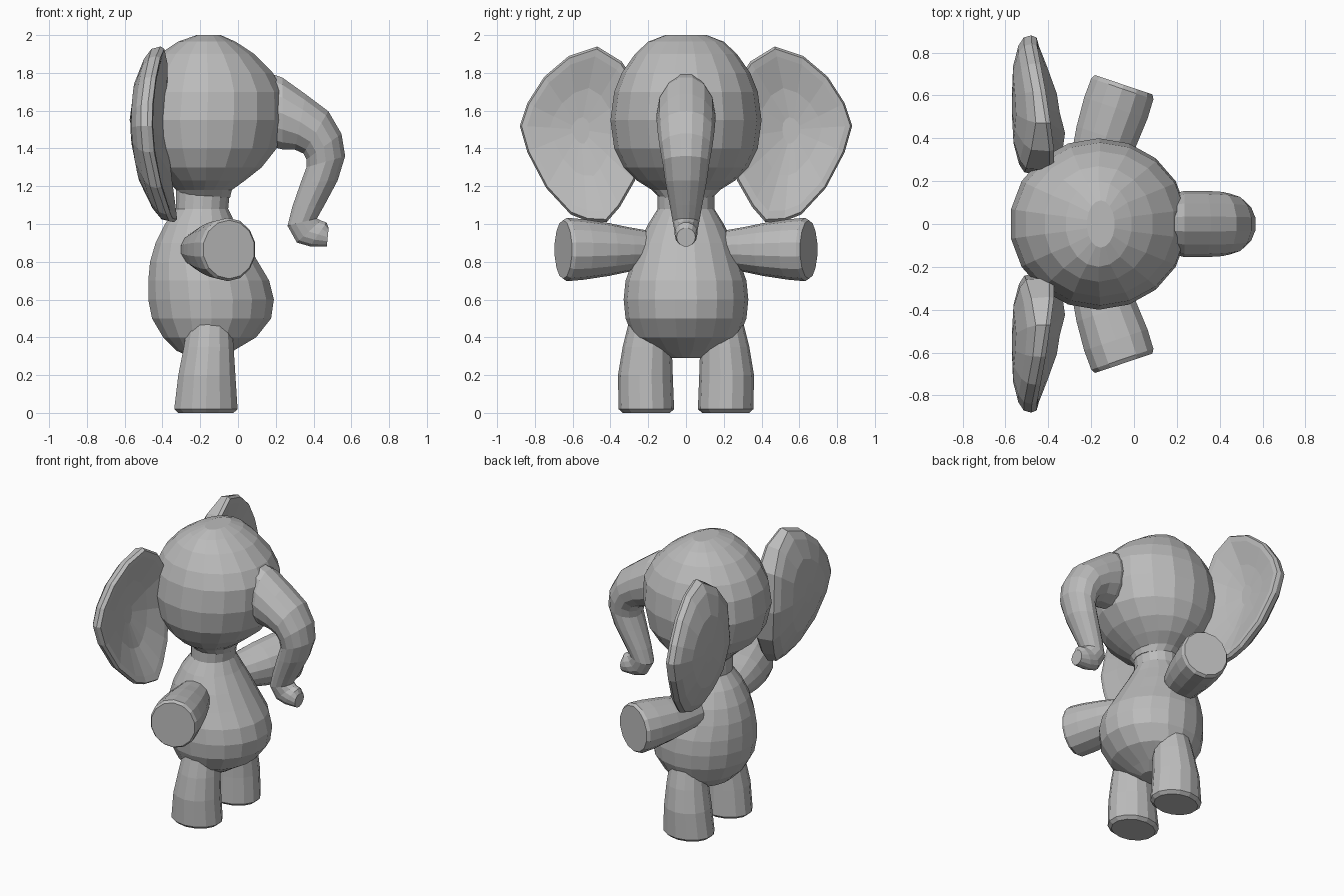
import bpy, bmesh, math
from mathutils import Vector

cube = bpy.data.objects.get("Cube")
if cube:
    bpy.data.objects.remove(cube)

grey = bpy.data.materials.new("soft_grey")
grey.use_nodes = True
grey.diffuse_color = (0.5, 0.5, 0.5, 1)
grey.node_tree.nodes["Principled BSDF"].inputs["Base Color"].default_value = (0.5, 0.5, 0.5, 1)


def skin(name, rings, mirror=False):
    """Bridge equal-sized point rings, cap both ends, flat shade."""
    bm = bmesh.new()
    loops = [[bm.verts.new(p) for p in ring] for ring in rings]
    n = len(loops[0])
    for a, b in zip(loops, loops[1:]):
        for i in range(n):
            j = (i + 1) % n
            bm.faces.new((a[i], a[j], b[j], b[i]))
    bm.faces.new(loops[0][::-1])
    bm.faces.new(loops[-1])
    bmesh.ops.recalc_face_normals(bm, faces=bm.faces)
    mesh = bpy.data.meshes.new(name)
    bm.to_mesh(mesh)
    bm.free()
    mesh.materials.append(grey)
    obj = bpy.data.objects.new(name, mesh)
    bpy.context.collection.objects.link(obj)
    if mirror:
        mod = obj.modifiers.new("other_side", "MIRROR")
        mod.use_axis = (False, True, False)
    return obj


def ellipse(center, u, v, sides):
    c, u, v = Vector(center), Vector(u), Vector(v)
    angles = [2 * math.pi * (i + 0.5) / sides for i in range(sides)]
    return [c + u * math.cos(a) + v * math.sin(a) for a in angles]


def upright(name, sections, sides):
    """Stack of level ellipses: height, back x, front x, half width."""
    return skin(name, [ellipse(((b + f) / 2, 0, z), ((f - b) / 2, 0, 0), (0, w, 0), sides)
                       for z, b, f, w in sections])


# Head
upright("head", [
    (1.14, -.31, -.04, .14), (1.18, -.33, -.03, .18), (1.23, -.38, .04, .26),
    (1.30, -.47, .13, .33), (1.40, -.54, .21, .38), (1.55, -.58, .25, .40),
    (1.70, -.56, .245, .38), (1.80, -.51, .19, .34), (1.90, -.42, .09, .27),
    (1.965, -.32, -.01, .20), (2.0, -.22, -.09, .11)], 18)

# Body and neck
upright("body", [
    (.29, -.24, -.08, .08), (.33, -.33, -.02, .20), (.40, -.40, .10, .28),
    (.50, -.46, .18, .32), (.60, -.48, .195, .33), (.70, -.48, .17, .32),
    (.80, -.47, .11, .285), (.90, -.44, .05, .25), (1.0, -.39, -.01, .20),
    (1.08, -.33, -.05, .15), (1.18, -.33, -.04, .15)], 18)

# Trunk: top x z, underside x z, half width
trunk = [
    (.12, 1.82, .12, 1.42, .12), (.235, 1.78, .235, 1.39, .155),
    (.36, 1.69, .30, 1.39, .155), (.48, 1.60, .345, 1.37, .15),
    (.55, 1.48, .36, 1.34, .14), (.57, 1.36, .36, 1.30, .125),
    (.53, 1.23, .33, 1.22, .11), (.46, 1.10, .285, 1.09, .085),
    (.42, 1.03, .26, .99, .07), (.44, 1.02, .31, .90, .06),
    (.47, 1.01, .38, .88, .06), (.48, .98, .47, .88, .05)]
skin("trunk", [ellipse(((a + c) / 2, 0, (b + d) / 2), ((a - c) / 2, 0, (b - d) / 2), (0, w, 0), 14)
               for a, b, c, d, w in trunk])

# Legs: height, centre x, centre y, half depth, half width
legs = [(0, -.17, .21, .15, .125), (.02, -.17, .21, .172, .147), (.2, -.165, .215, .155, .145),
        (.35, -.155, .205, .135, .13), (.47, -.15, .19, .12, .115)]
skin("legs", [ellipse((x, y, z), (rx, 0, 0), (0, ry, 0), 14) for z, x, y, rx, ry in legs], True)

# Arms: distance along the arm, half width, half height
shoulder, reach = Vector((-.20, .20, .865)), Vector((.32, .947, 0))
across = Vector((.947, -.32, 0))
arms = [(0, .11, .10), (.12, .135, .12), (.22, .15, .14), (.36, .16, .16),
        (.455, .157, .168), (.475, .145, .155)]
skin("arms", [ellipse(shoulder + reach * d, across * w, (0, 0, h), 14) for d, w, h in arms], True)

# Ears: outline as y z, then rings from the bulging back to the cupped front
outline = [(.25, 1.72), (.34, 1.86), (.47, 1.94), (.62, 1.89), (.75, 1.78), (.84, 1.64),
           (.88, 1.52), (.84, 1.38), (.74, 1.19), (.61, 1.05), (.52, 1.015), (.42, 1.01),
           (.35, 1.09), (.27, 1.23), (.23, 1.45)]
layers = [(.15, -.08), (.55, -.075), (.85, -.05), (.97, -.025), (1, .01),
          (.97, .035), (.88, .04), (.5, .03), (.15, .025)]


def ear_point(y, z, scale, offset):
    y, z = .56 + (y - .56) * scale, 1.5 + (z - 1.5) * scale
    bend = -.49 + .4 * (z - 1.55) ** 2
    if offset > 0:
        bend += max(0, .5 - y) * .3
    return (bend + offset, y, z)


skin("ears", [[ear_point(y, z, s, o) for y, z in outline] for s, o in layers], True)
